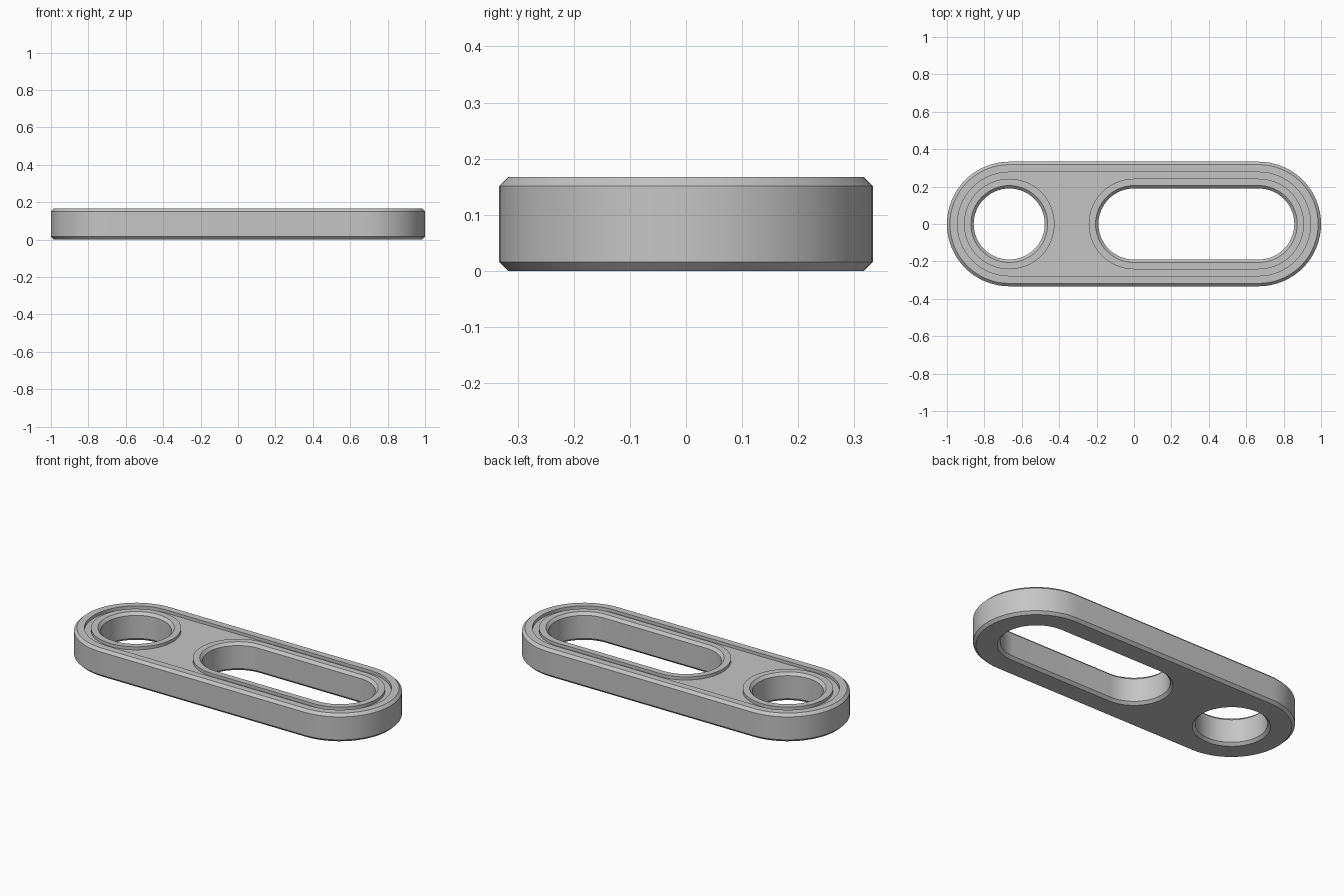
import bpy, bmesh, math

cube = bpy.data.objects.get("Cube")
if cube:
    bpy.data.objects.remove(cube, do_unlink=True)

HEIGHT = 0.167
CHAMFER = 0.0155
FLOOR = 0.149          # level of the recessed top field
END = 0.667            # centre of the rounded ends
OUTER, RIM = 0.333, 0.277
HOLE, COLLAR = 0.19, 0.242
STEPS = 32             # segments in each half circle

grey = bpy.data.materials.new("satin grey")
grey.use_nodes = True
colour = (0.56, 0.56, 0.56, 1)
grey.diffuse_color = colour
grey.node_tree.nodes["Principled BSDF"].inputs["Base Color"].default_value = colour

bm = bmesh.new()


def loop(x0, x1, r, z):
    """Closed outline with round ends centred at x0 and x1."""
    verts = []
    for cx, start in ((x1, -math.pi / 2), (x0, math.pi / 2)):
        # a plain circle has no straight sides, so drop the shared points
        for i in range(STEPS + (x0 != x1)):
            a = start + math.pi * i / STEPS
            verts.append(bm.verts.new((cx + r * math.cos(a), r * math.sin(a), z)))
    return verts


def loft(x0, x1, profile):
    """Wall through a list of (radius, height); returns first and last outline."""
    loops = [loop(x0, x1, r, z) for r, z in profile]
    for a, b in zip(loops, loops[1:]):
        n = len(a)
        for i in range(n):
            j = (i + 1) % n
            bm.faces.new((a[i], a[j], b[j], b[i]))
    return loops[0], loops[-1]


def fill(outlines):
    """Flat face bounded by an outline with holes."""
    edges = [bm.edges.get((o[i - 1], o[i])) for o in outlines for i in range(len(o))]
    bmesh.ops.triangle_fill(bm, use_beauty=True, use_dissolve=False, edges=edges)


# Outer wall, chamfers and raised rim
outer = [(OUTER - CHAMFER, 0), (OUTER, CHAMFER), (OUTER, HEIGHT - CHAMFER),
         (OUTER - CHAMFER, HEIGHT), (RIM, HEIGHT), (RIM, FLOOR)]
# Bore, chamfers and raised collar
bore = [(HOLE + CHAMFER, 0), (HOLE, CHAMFER), (HOLE, HEIGHT - CHAMFER),
        (HOLE + CHAMFER, HEIGHT), (COLLAR, HEIGHT), (COLLAR, FLOOR)]

parts = [loft(-END, END, outer),      # body
         loft(-END, -END, bore),      # round hole
         loft(0, END, bore)]          # slot

# Underside and recessed field
fill([p[0] for p in parts])
fill([p[1] for p in parts])
bmesh.ops.recalc_face_normals(bm, faces=bm.faces)

mesh = bpy.data.meshes.new("slotted_link_plate")
bm.to_mesh(mesh)
bm.free()
mesh.materials.append(grey)
plate = bpy.data.objects.new("slotted_link_plate", mesh)
bpy.context.collection.objects.link(plate)

bpy.ops.object.select_all(action='DESELECT')
plate.select_set(True)
bpy.context.view_layer.objects.active = plate
bpy.ops.object.shade_smooth_by_angle(angle=math.radians(30))
